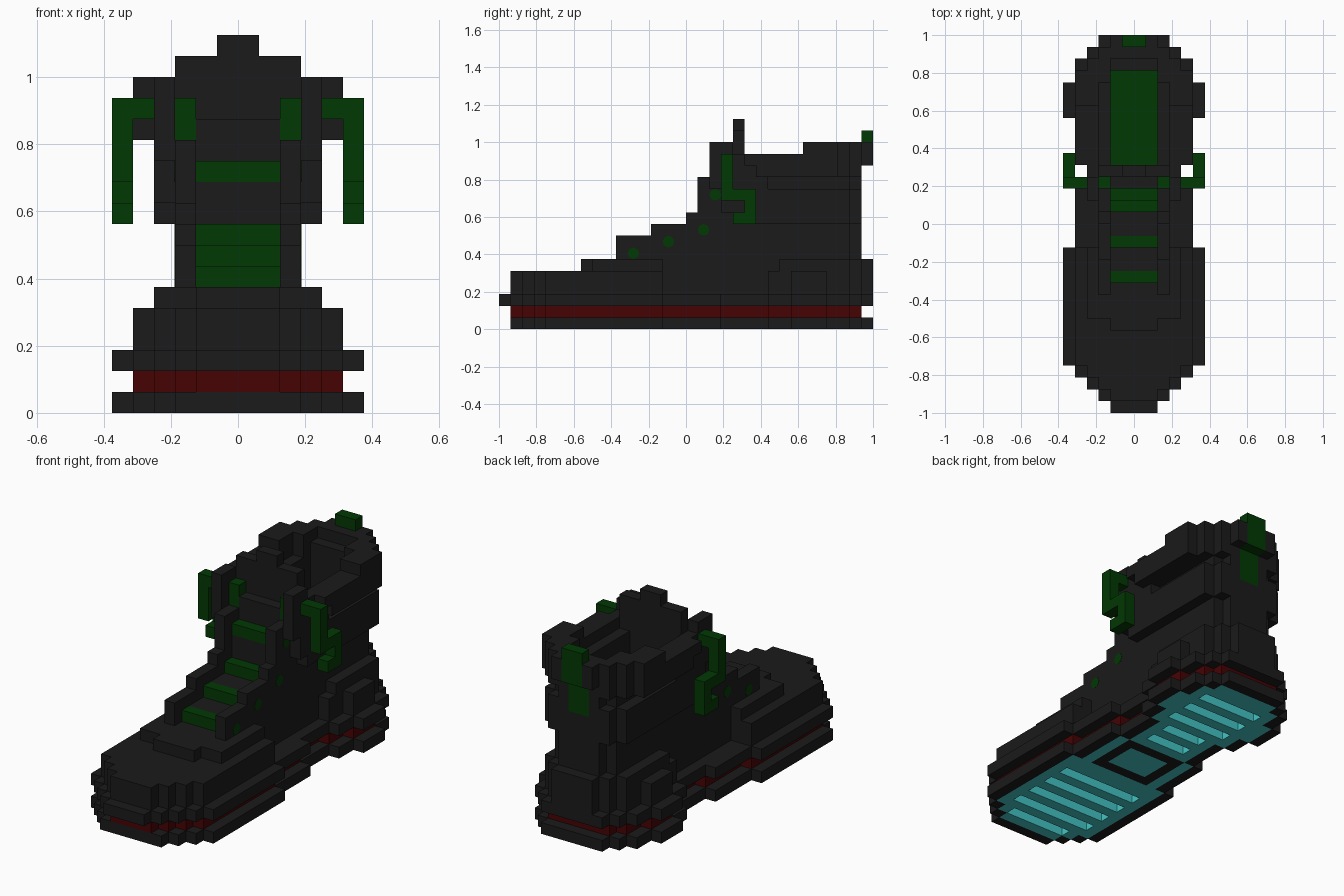
import bpy
import bmesh
from math import pi
from mathutils import Matrix, Vector

U = 1 / 16      # size of one block

cube = bpy.data.objects.get("Cube")
if cube:
    bpy.data.objects.remove(cube, do_unlink=True)


def material(name, r, g, b):
    mat = bpy.data.materials.new(name)
    mat.use_nodes = True
    mat.diffuse_color = (r, g, b, 1)
    mat.node_tree.nodes["Principled BSDF"].inputs["Base Color"].default_value = (r, g, b, 1)
    return mat


BLACK = material("charcoal", .0105, .0105, .0105)
RED = material("dark red", .062, .0006, .001)
GREEN = material("dark green", .0006, .04, .001)
TEAL = material("teal", .058, .55, .55)

DIRECTIONS = [Vector(v) for v in
              ((1, 0, 0), (-1, 0, 0), (0, 1, 0), (0, -1, 0), (0, 0, 1), (0, 0, -1))]
taken = set()


def box(x0, x1, y0, y1, z0, z1):
    """Block cells of a box, mirrored to both sides of x = 0."""
    return {(sx, y, z) for x in range(x0, x1) for sx in (x, -x - 1)
            for y in range(y0, y1) for z in range(z0, z1)}


def boxes(*specs):
    return set().union(*(box(*s) for s in specs))


def finish(name, mat, bm):
    mesh = bpy.data.meshes.new(name)
    bm.to_mesh(mesh)
    bm.free()
    mesh.materials.append(mat)
    obj = bpy.data.objects.new(name, mesh)
    bpy.context.collection.objects.link(obj)


def build(name, mat, cells):
    """Skin the outside of a set of block cells."""
    bm = bmesh.new()
    corners = {}

    def corner(p):
        key = tuple(round(c) for c in p)
        if key not in corners:
            corners[key] = bm.verts.new(Vector(key) * U)
        return corners[key]

    half = Vector((.5, .5, .5))
    for cell in cells:
        mid = Vector(cell) + half
        for d in DIRECTIONS:
            if tuple(int(c) for c in Vector(cell) + d) in cells:
                continue
            a = Vector((d.y, d.z, d.x)) / 2
            b = d.cross(a)
            centre = mid + d / 2
            bm.faces.new([corner(centre + o) for o in (-a - b, a - b, a + b, b - a)])
    bmesh.ops.dissolve_limit(bm, angle_limit=.01, verts=bm.verts, edges=bm.edges)
    finish(name, mat, bm)


def part(name, mat, cells):
    """Build a part from the cells that no earlier part uses."""
    free = cells - taken
    taken.update(free)
    build(name, mat, free)


def outline(steps, end, z0, z1, inset=0, start=-16):
    """Stack rows of changing half width along the length."""
    cells = set()
    for (y0, w), (y1, _) in zip(steps, steps[1:] + [(end, 0)]):
        cells |= box(0, w - inset, max(y0, start), min(y1, end), z0, z1)
    return cells


def stairs(x0, x1, steps, end):
    """Rising steps along the length."""
    cells = set()
    for (y0, z), (y1, _) in zip(steps, steps[1:] + [(end, 0)]):
        cells |= box(x0, x1, y0, y1, 3, z)
    return cells


FOOT = [(-16, 2), (-15, 3), (-14, 4), (-13, 5), (-12, 6), (-2, 5), (3, 4),
        (7, 5), (9, 6), (12, 5), (14, 4), (15, 3)]
LACES = [(-5, 6), (-2, 7), (1, 8), (2, 11)]

# Green trim
part("insole", GREEN, box(0, 2, 5, 13, 2, 3))
part("laces", GREEN, boxes(*((0, 2, y, y + 1, z, z + 1) for y, z in LACES)))
part("lace_ends", GREEN, box(2, 3, 3, 4, 13, 15))
part("side_loops", GREEN, boxes((4, 6, 3, 4, 14, 15), (5, 6, 3, 4, 11, 15),
                                (5, 6, 3, 6, 11, 12), (5, 6, 5, 6, 9, 12),
                                (5, 6, 4, 6, 9, 10)))
part("heel_tab", GREEN, boxes((0, 1, 15, 16, 14, 17), (0, 1, 14, 15, 11, 14)))

# Tread with cross grooves and a plain frame under the arch
grooves = set()
for i in range(5):
    grooves |= box(0, 4 if i else 3, 2 * i - 13, 2 * i - 12, 0, 1)
    grooves |= box(0, 2 + i // 2 - i // 4, 2 * i + 4, 2 * i + 5, 0, 1)
arch_frame = box(0, 3, -2, 3, 0, 1) - box(0, 2, -1, 2, 0, 1)
part("tread", TEAL, outline(FOOT, 15, 0, 1, inset=1, start=-14) - grooves - arch_frame)

# Sole layers
part("outsole", BLACK, outline(FOOT, 16, 0, 1, start=-15) - grooves)
part("midsole_stripe", RED, outline(FOOT, 15, 1, 2, inset=1, start=-15))
part("midsole", BLACK, outline(FOOT, 16, 2, 3))

# Toe and heel guards
part("toe_box", BLACK, outline(FOOT, -2, 3, 5, inset=1, start=-15)
     | boxes((0, 2, -9, -8, 5, 6), (0, 4, -8, -2, 5, 6)))

cavity = boxes((0, 2, 5, 13, 3, 18), (2, 3, 5, 12, 14, 18), (0, 2, 13, 14, 15, 18))
part("heel_guard", BLACK, boxes((3, 4, 7, 8, 3, 5), (3, 4, 8, 14, 3, 6),
                                (4, 5, 9, 12, 3, 5), (0, 3, 14, 15, 3, 6),
                                (0, 2, 15, 16, 3, 6)))

# Lace rails and tongue
part("lace_rails", BLACK, stairs(2, 3, [(-6, 8), (-3, 9), (0, 10), (1, 13)], 5)
     | boxes((3, 4, 2, 4, 12, 16), (3, 4, 3, 5, 10, 13), (3, 4, 4, 5, 9, 15)))
part("tongue", BLACK, stairs(0, 2, [(-6, 6), (-4, 7), (-1, 8), (2, 11), (3, 14), (4, 17)], 5)
     | boxes((2, 3, 4, 5, 13, 17), (0, 1, 4, 5, 17, 18)))

# Ankle with a recessed band below the padded collar
part("ankle", BLACK, boxes((0, 3, 5, 14, 3, 13), (3, 4, 5, 14, 9, 12), (3, 4, 5, 7, 12, 13),
                           (0, 2, 14, 15, 6, 14), (2, 3, 14, 15, 9, 12)) - cavity)
part("collar", BLACK, boxes((0, 5, 6, 13, 13, 15), (0, 5, 5, 6, 14, 15),
                            (0, 4, 5, 14, 13, 15), (0, 5, 10, 13, 15, 16),
                            (0, 4, 13, 14, 15, 16), (0, 3, 14, 15, 13, 16),
                            (0, 2, 15, 16, 14, 16)) - cavity)

# Round eyelets at the lace ends
for y, z in LACES:
    for side, label in ((1, "left"), (-1, "right")):
        bm = bmesh.new()
        place = Matrix.Translation((side * 3 * U, (y + .5) * U, (z + .5) * U))
        bmesh.ops.create_cone(bm, cap_ends=True, segments=8, radius1=U / 2, radius2=U / 2,
                              depth=.003, matrix=place @ Matrix.Rotation(pi / 2, 4, "Y"))
        finish(label + "_eyelet", GREEN, bm)
